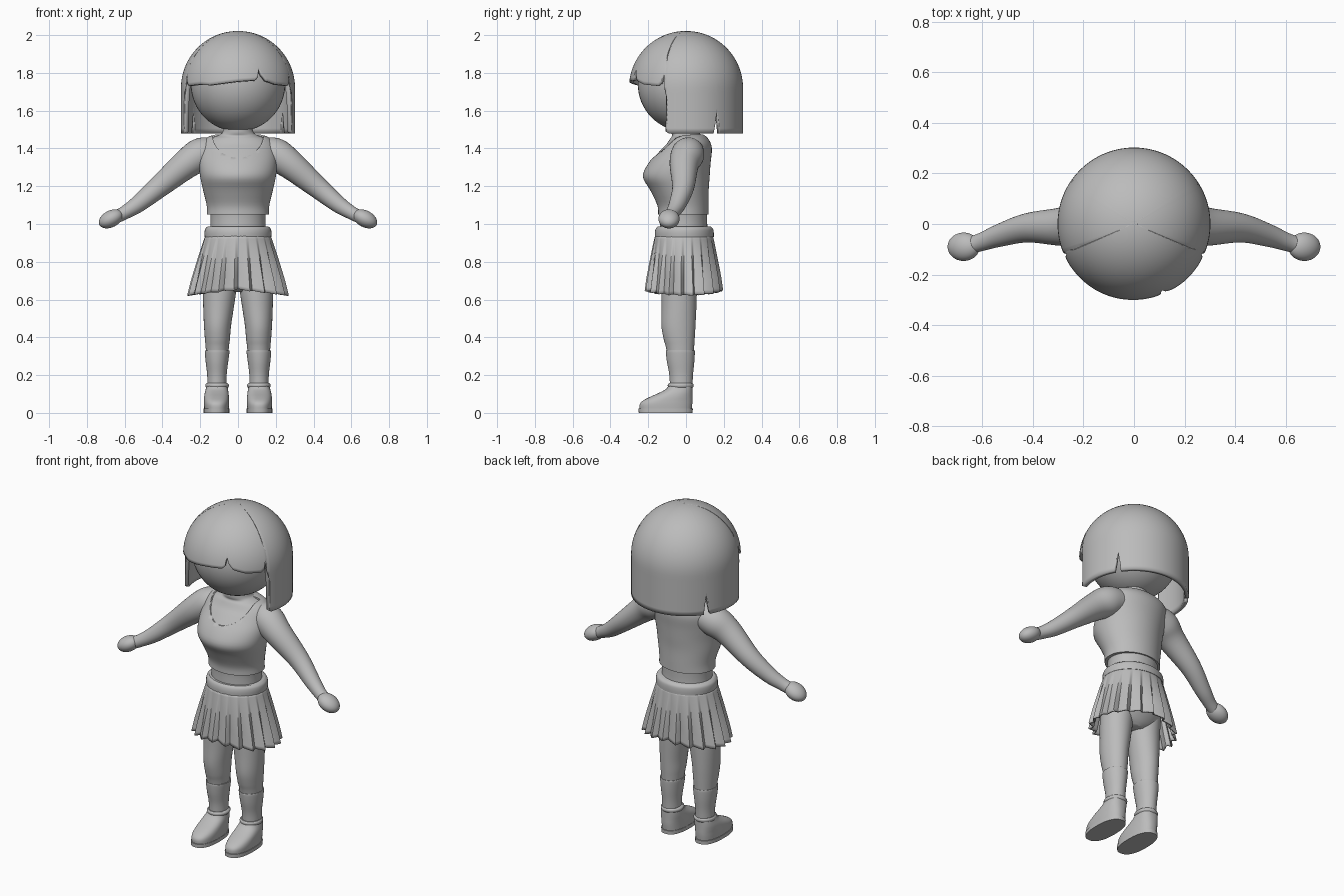
import bpy, bmesh, math
from mathutils import Vector

if "Cube" in bpy.data.objects:
    bpy.data.objects.remove(bpy.data.objects["Cube"])

GREY = bpy.data.materials.new("plain_grey")
GREY.diffuse_color = (0.5, 0.5, 0.5, 1)
GREY.use_nodes = True
GREY.node_tree.nodes["Principled BSDF"].inputs["Base Color"].default_value = GREY.diffuse_color


def finish(name, bm, mirror=False, angle=40):
    bmesh.ops.recalc_face_normals(bm, faces=bm.faces)
    me = bpy.data.meshes.new(name)
    bm.to_mesh(me)
    bm.free()
    me.materials.append(GREY)
    ob = bpy.data.objects.new(name, me)
    bpy.context.collection.objects.link(ob)
    bpy.ops.object.select_all(action='DESELECT')
    ob.select_set(True)
    bpy.context.view_layer.objects.active = ob
    bpy.ops.object.shade_smooth_by_angle(angle=math.radians(angle))
    if mirror:
        ob.modifiers.new("mirror", 'MIRROR')
    return ob


def smooth(rows, steps):
    """Catmull-Rom interpolation through rows of numbers."""
    out = []
    for i in range(len(rows) - 1):
        a, b, c, d = (rows[min(max(i + k, 0), len(rows) - 1)] for k in (-1, 0, 1, 2))
        for s in range(steps):
            t = s / steps
            out.append([0.5 * (2 * q + (r - p) * t + (2 * p - 5 * q + 4 * r - u) * t * t
                               + (3 * q - p - 3 * r + u) * t ** 3)
                        for p, q, r, u in zip(a, b, c, d)])
    return out + [list(rows[-1])]


def skin(bm, rings, caps=True):
    """Bridge closed rings of points into a surface."""
    vs = [[bm.verts.new(p) for p in ring] for ring in rings]
    n = len(vs[0])
    for a, b in zip(vs, vs[1:]):
        for i in range(n):
            j = (i + 1) % n
            bm.faces.new((a[i], a[j], b[j], b[i]))
    if caps:
        bm.faces.new(vs[0])
        bm.faces.new(vs[-1])


def loft(name, rows, steps=4, power=2.0, n=48, mirror=False):
    """Stacked oval sections, rows of (z, x0, x1, y0, y1)."""
    rings = []
    for z, x0, x1, y0, y1 in smooth(rows, steps):
        ring = []
        for i in range(n):
            a = math.tau * i / n
            c, s = math.cos(a), math.sin(a)
            c = math.copysign(abs(c) ** (2 / power), c)
            s = math.copysign(abs(s) ** (2 / power), s)
            ring.append(((x0 + x1) / 2 + c * (x1 - x0) / 2, (y0 + y1) / 2 + s * (y1 - y0) / 2, z))
        rings.append(ring)
    bm = bmesh.new()
    skin(bm, rings)
    return finish(name, bm, mirror)


def ball(name, centre, size, tilt=0, mirror=False):
    bm = bmesh.new()
    bmesh.ops.create_uvsphere(bm, u_segments=48, v_segments=32, radius=1)
    bmesh.ops.scale(bm, vec=size, verts=bm.verts)
    c, s = math.cos(tilt), math.sin(tilt)
    for v in bm.verts:
        x, y, z = v.co
        v.co = Vector(centre) + Vector((c * x + s * z, y, c * z - s * x))
    return finish(name, bm, mirror)


# Head
ball("head", (0, -0.005, 1.74), (0.25, 0.25, 0.25))

# Hair: dome over a straight bob, lower edge depends on the angle from the front
EDGE = [(0, 1.752), (18, 1.758), (21, 1.772), (22.5, 1.82), (25, 1.785), (30, 1.755), (42, 1.737),
        (60, 1.73), (64, 1.745), (66.5, 1.80), (68, 1.73), (69, 1.49), (72, 1.48), (119, 1.48),
        (121, 1.53), (123, 1.60), (125, 1.53), (126, 1.48), (180, 1.48)]


def hair_edge(deg):
    pts = EDGE
    if deg < 0:   # the parting notch is only on one side
        deg, pts = -deg, [(0, 1.752), (30, 1.733)] + EDGE[6:]
    for (a, p), (b, q) in zip(pts, pts[1:]):
        if deg <= b:
            return p + (q - p) * (deg - a) / (b - a)


N_HAIR, ROWS, R = 360, 26, 0.28
rings = []
for k in range(ROWS):
    ring = []
    for i in range(N_HAIR):
        deg = i - 180
        a = math.radians(deg - 90)
        low = hair_edge(deg)
        arc_low = math.asin(max(0, (low - 1.72) / R))   # start of the dome arc
        skirt = max(0, 1.72 - low)
        total = skirt + R * (math.pi / 2 - arc_low)
        d = total * k / (ROWS - 0.5)
        if d < skirt:
            r, z = R, low + d
        else:
            e = arc_low + (d - skirt) / R
            r, z = R * math.cos(e), 1.72 + R * math.sin(e)
        ring.append((r * math.cos(a), r * math.sin(a), z))
    rings.append(ring)
bm = bmesh.new()
skin(bm, rings, caps=False)
bm.verts.ensure_lookup_table()
bm.faces.new(bm.verts[-N_HAIR:])
hair = finish("hair", bm)
m = hair.modifiers.new("thickness", 'SOLIDIFY')
m.thickness, m.offset = 0.022, -1

# Torso skin with neck, and the top that lies just outside it
TORSO = [(1.05, .165, -.147, .12), (1.10, .166, -.152, .12), (1.18, .185, -.19, .12),
         (1.25, .20, -.228, .125), (1.32, .208, -.2, .13), (1.39, .205, -.142, .137),
         (1.43, .195, -.11, .13), (1.46, .16, -.09, .11), (1.475, .115, -.08, .09)]
G = 0.007
body = [(.93, -.15, .15, -.14, .12), (.99, -.145, .145, -.137, .113), (1.05, -.147, .147, -.137, .112)]
body += [(z - G * (z > 1.42), G - x, x - G, y0 + G, y1 - G) for z, x, y0, y1 in TORSO[1:]]
body += [(1.49, -.08, .08, -.078, .07), (1.56, -.075, .075, -.075, .07)]
loft("body", body, n=64)
top = loft("sleeveless_top", [(z, -x, x, y0, y1) for z, x, y0, y1 in TORSO], n=64)

# Scooped neckline
bm = bmesh.new()
skin(bm, [[(.135 * math.cos(math.tau * i / 48), y, 1.475 + .125 * math.sin(math.tau * i / 48))
           for i in range(48)] for y in (-.4, .02)])
cutter = finish("neckline_cutter", bm)
cutter.hide_render = True
cutter.hide_viewport = True
m = top.modifiers.new("neckline", 'BOOLEAN')
m.operation, m.object, m.solver = 'DIFFERENCE', cutter, 'EXACT'

# Arms: tapered tube along a bent path, rows of (x, y, z, radius)
path = smooth([(.13, .02, 1.385, .075), (.2, .008, 1.366, .088), (.28, -.01, 1.312, .077),
               (.42, -.015, 1.195, .058), (.53, -.045, 1.105, .045), (.6, -.07, 1.06, .036),
               (.65, -.085, 1.035, .034)], 5)
rings = []
for i, p in enumerate(path):
    a, b = path[max(i - 1, 0)], path[min(i + 1, len(path) - 1)]
    t = (Vector(b[:3]) - Vector(a[:3])).normalized()
    u = t.cross(Vector((0, 1, 0))).normalized()
    w = t.cross(u)
    rings.append([Vector(p[:3]) + p[3] * (u * math.cos(math.tau * j / 32) + w * math.sin(math.tau * j / 32))
                  for j in range(32)])
bm = bmesh.new()
skin(bm, rings)
finish("arm", bm, mirror=True)
ball("hand", (.673, -.09, 1.027), (.068, .056, .044), math.radians(28), mirror=True)

# Pleated skirt with waistband
loft("waistband", [(.93, -.176, .176, -.165, .147), (.955, -.177, .177, -.165, .147),
                   (.975, -.173, .173, -.16, .143), (.987, -.16, .16, -.15, .13)])
N_SKIRT, PLEATS = 320, 20
rings = []
for k in range(17):
    t = k / 16
    ring = []
    for i in range(N_SKIRT):
        a = math.tau * i / N_SKIRT
        f = (i * PLEATS / N_SKIRT) % 1
        wave = f / .75 if f < .75 else (1 - f) / .25   # leaning pleat fold
        fold = (wave - .6) * .026 * min(1, t * 1.3)
        rx = .172 + .088 * t ** .9 + fold
        ry = .153 + .045 * t ** .9 + fold
        hem = .657 - .03 * abs(math.cos(a)) - .006 * wave
        ring.append((rx * math.cos(a), -.011 + ry * math.sin(a), .94 + (hem - .94) * t))
    rings.append(ring)
bm = bmesh.new()
skin(bm, rings, caps=False)
skirt = finish("pleated_skirt", bm, angle=50)
m = skirt.modifiers.new("thickness", 'SOLIDIFY')
m.thickness, m.offset = 0.008, -1

# Hips under the skirt
loft("hips", [(.64, -.06, .06, -.08, .04), (.67, -.14, .14, -.12, .07), (.74, -.175, .175, -.14, .11),
              (.85, -.17, .17, -.145, .125), (.95, -.15, .15, -.14, .12)])

# Legs, socks and shoes
loft("leg", [(.14, .065, .158, -.075, .03), (.33, .05, .17, -.103, .042), (.39, .043, .175, -.118, .046),
             (.46, .037, .18, -.13, .05), (.56, .022, .184, -.13, .055), (.66, .008, .186, -.13, .06),
             (.76, .006, .18, -.125, .08)], mirror=True)
loft("sock", [(.13, .06, .163, -.085, .034), (.2, .06, .163, -.088, .037), (.27, .052, .171, -.101, .044),
              (.325, .045, .176, -.107, .047), (.33, .048, .173, -.104, .044)], mirror=True)
loft("shoe_cuff", [(.132, .055, .167, -.09, .034), (.14, .048, .172, -.096, .04),
                   (.15, .048, .172, -.096, .04), (.157, .055, .167, -.09, .034)], mirror=True)
loft("shoe", [(.015, .048, .178, -.245, .03), (.045, .047, .18, -.245, .033), (.065, .047, .18, -.228, .034),
              (.085, .048, .179, -.19, .034), (.105, .05, .176, -.145, .034), (.125, .053, .171, -.108, .034),
              (.145, .056, .166, -.09, .034)], power=2.4, mirror=True)
loft("sole", [(0, .046, .182, -.25, .035), (.022, .046, .182, -.251, .036)], steps=1, power=2.4, mirror=True)
